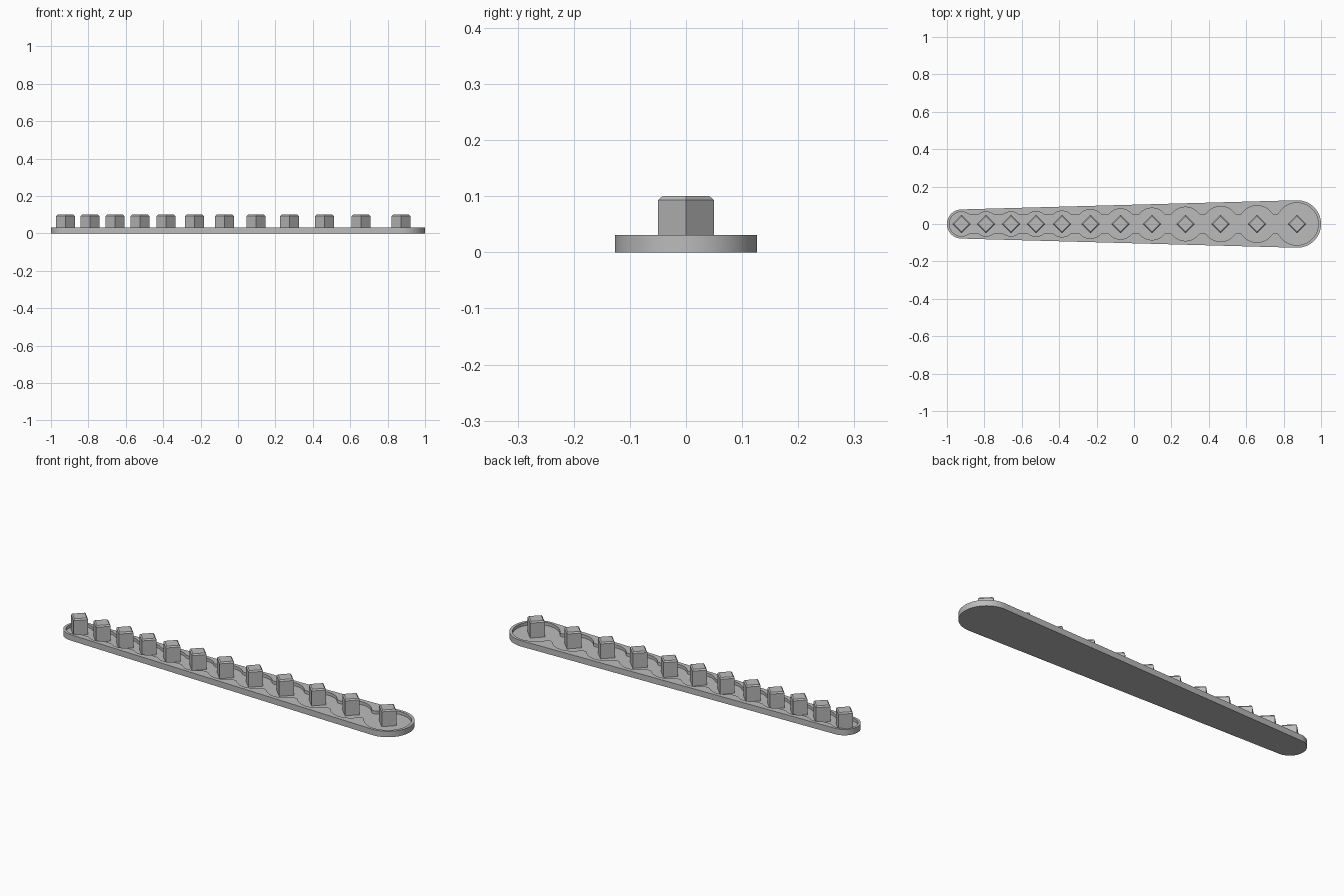
import bpy
import bmesh
from math import asin, atan2, cos, sin, pi, sqrt

if "Cube" in bpy.data.objects:
    bpy.data.objects.remove(bpy.data.objects["Cube"], do_unlink=True)

grey = bpy.data.materials.new("plain grey")
grey.use_nodes = True
grey.diffuse_color = (0.5, 0.5, 0.5, 1)
grey.node_tree.nodes["Principled BSDF"].inputs["Base Color"].default_value = grey.diffuse_color

HEIGHT, FLOOR, TOP = 0.031, 0.015, 0.1
NECK, FILLET = 0.048, 0.02
# post position along the tray and radius of the pocket around it
POCKETS = [(-0.922, 0.065), (-0.791, 0.065), (-0.658, 0.065), (-0.524, 0.066),
           (-0.385, 0.069), (-0.233, 0.077), (-0.072, 0.081), (0.096, 0.085),
           (0.275, 0.09), (0.463, 0.094), (0.658, 0.098), (0.872, 0.113)]


def arc(cx, cy, r, a0, a1, n):
    return [(cx + r * cos(a0 + (a1 - a0) * i / n),
             cy + r * sin(a0 + (a1 - a0) * i / n)) for i in range(n + 1)]


def finish(bm, name):
    bmesh.ops.recalc_face_normals(bm, faces=bm.faces[:])
    mesh = bpy.data.meshes.new(name)
    bm.to_mesh(mesh)
    bm.free()
    mesh.materials.append(grey)
    obj = bpy.data.objects.new(name, mesh)
    bpy.context.collection.objects.link(obj)
    return obj


def outer_outline():
    # Two end circles joined by their common tangents
    x0, r0, x1, r1 = -0.922, 0.078, 0.873, 0.127
    t = pi / 2 + asin((r1 - r0) / (x1 - x0))
    return arc(x1, 0, r1, -t, t, 48) + arc(x0, 0, r0, t, 2 * pi - t, 40)


def pocket_outline():
    # Upper half from left to right: pockets joined by filleted necks
    upper = []
    for i, (x, r) in enumerate(POCKETS):
        d = sqrt((r + FILLET) ** 2 - (NECK + FILLET) ** 2)
        a = atan2(NECK + FILLET, d)
        first, last = i == 0, i == len(POCKETS) - 1
        if not first:
            upper += arc(x - d, NECK + FILLET, FILLET, -pi / 2, -a, 6)[:-1]
        upper += arc(x, 0, r, pi if first else pi - a, 0 if last else a, 28)
        if not last:
            upper += arc(x + d, NECK + FILLET, FILLET, pi + a, 3 * pi / 2, 6)[1:]
    return upper + [(x, -y) for x, y in reversed(upper[1:-1])]


def make_tray():
    bm = bmesh.new()

    def loop(points, z):
        verts = [bm.verts.new((x, y, z)) for x, y in points]
        edges = [bm.edges.new((v, verts[i - 1])) for i, v in enumerate(verts)]
        return verts, edges

    def wall(a, b):
        for i in range(len(a)):
            bm.faces.new((a[i - 1], a[i], b[i], b[i - 1]))

    outer, inner = outer_outline(), pocket_outline()
    base_v, base_e = loop(outer, 0)
    rim_v, rim_e = loop(outer, HEIGHT)
    lip_v, lip_e = loop(inner, HEIGHT)
    floor_v, floor_e = loop(inner, FLOOR)
    for edges in (base_e, rim_e + lip_e, floor_e):
        bmesh.ops.triangle_fill(bm, edges=edges, use_beauty=True)
    wall(base_v, rim_v)
    wall(lip_v, floor_v)
    obj = finish(bm, "tray")
    bpy.ops.object.select_all(action='DESELECT')
    obj.select_set(True)
    bpy.context.view_layer.objects.active = obj
    bpy.ops.object.shade_smooth_by_angle(angle=pi / 6)


def make_post(x, number):
    # Square post turned corner-on, with a chamfered top
    bm = bmesh.new()
    rings = [[bm.verts.new((x + px, py, z)) for px, py in arc(0, 0, r, 0, 1.5 * pi, 3)]
             for r, z in ((0.05, FLOOR), (0.05, TOP - 0.007), (0.042, TOP))]
    for low, high in zip(rings, rings[1:]):
        for i in range(4):
            bm.faces.new((low[i - 1], low[i], high[i], high[i - 1]))
    bm.faces.new(rings[-1])
    bm.faces.new(rings[0][::-1])
    finish(bm, f"post_{number}")


make_tray()
for n, (px, _) in enumerate(POCKETS, 1):
    make_post(px, n)
